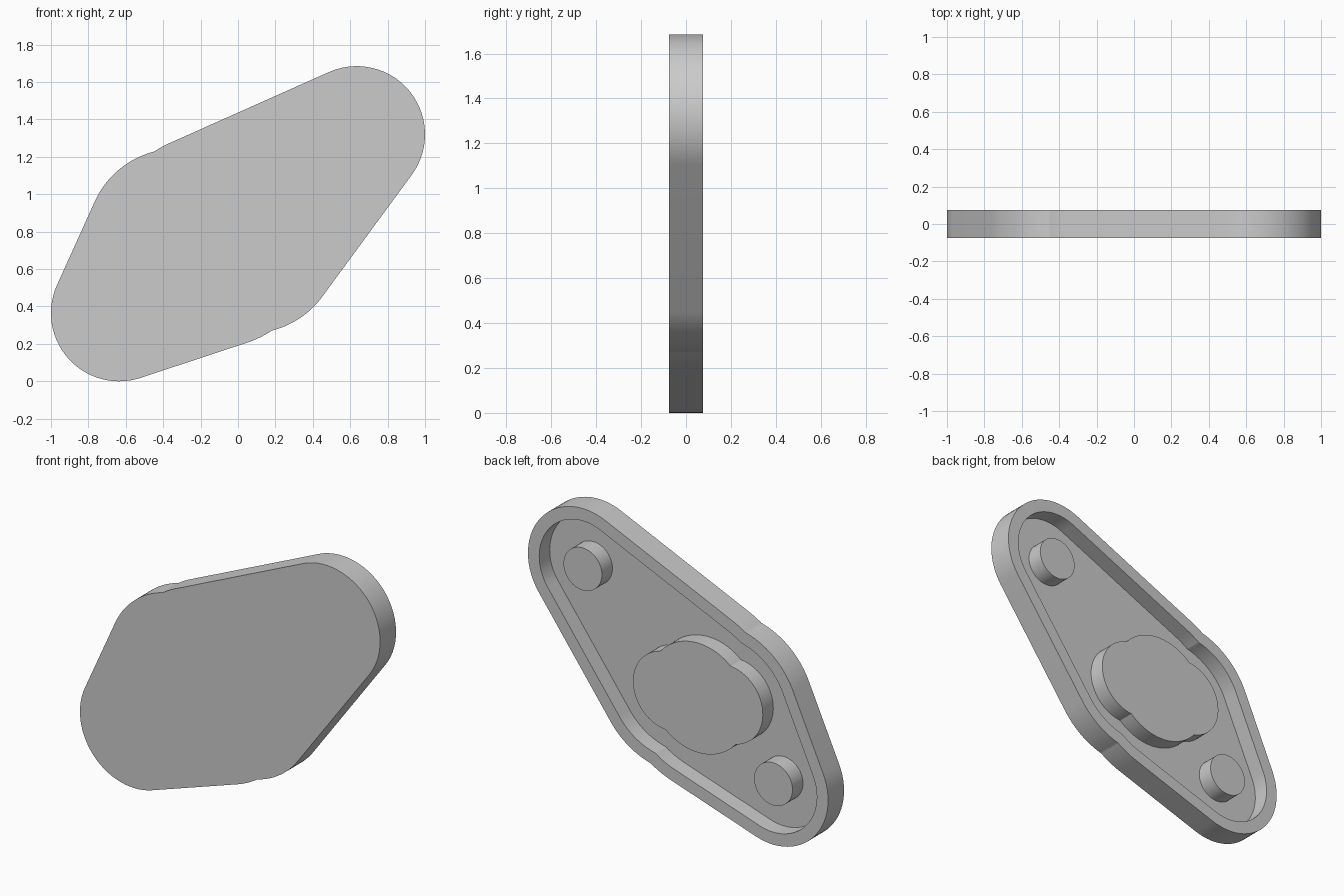
import bpy, bmesh
from math import acos, atan2, cos, sin, pi, radians, hypot

if "Cube" in bpy.data.objects:
    bpy.data.objects.remove(bpy.data.objects["Cube"])

FRONT, FLOOR, BACK = -0.076, -0.024, 0.076
RIM = 0.075        # rim width
BOSS_INSET = 0.243  # outline to central boss

grey = bpy.data.materials.new("plain_grey")
grey.use_nodes = True
grey.diffuse_color = (0.6, 0.6, 0.6, 1)
grey.node_tree.nodes["Principled BSDF"].inputs["Base Color"].default_value = (0.6, 0.6, 0.6, 1)

# Circles that define the outline: x, z, radius
UPPER_END = (0.635, 1.32, 0.365)
LOWER_END = (-0.635, 0.365, 0.365)
MIDDLE = (-0.133, 0.75, 0.573)
LEFT_LOBE = (-0.33, 0.765, 0.478)
RIGHT_LOBE = (0.065, 0.735, 0.478)


def link(p, q, tangent):
    """Angles at which the outline leaves circle p and arrives on circle q."""
    dx, dz = q[0] - p[0], q[1] - p[1]
    dist, heading = hypot(dx, dz), atan2(dz, dx)
    if tangent:
        a = heading - acos((p[2] - q[2]) / dist)
        return a, a
    a = heading - acos((p[2] ** 2 + dist ** 2 - q[2] ** 2) / (2 * dist * p[2]))
    return a, atan2(p[1] + p[2] * sin(a) - q[1], p[0] + p[2] * cos(a) - q[0])


def outline(chain, inset, steps=28):
    """Closed profile of arcs joined by tangent lines or meeting corners."""
    circles = [(x, z, r - inset) for (x, z, r), _ in chain]
    n = len(chain)
    links = [link(circles[i], circles[(i + 1) % n], chain[i][1]) for i in range(n)]
    points = []
    for i, (x, z, r) in enumerate(circles):
        start, end = links[i - 1][1], links[i][0]
        sweep = (end - start) % (2 * pi)
        last = steps if chain[i][1] else steps - 1
        for k in range(last + 1):
            a = start + sweep * k / steps
            points.append((x + r * cos(a), z + r * sin(a)))
    return points


def disc(x, z, r, steps=48):
    return [(x + r * cos(2 * pi * k / steps), z + r * sin(2 * pi * k / steps))
            for k in range(steps)]


def loft(name, sections):
    """Join (profile, y) sections in order and cap both ends."""
    bm = bmesh.new()
    loops = [[bm.verts.new((x, y, z)) for x, z in prof] for prof, y in sections]
    for a, b in zip(loops, loops[1:]):
        for i in range(len(a)):
            bm.faces.new((a[i - 1], a[i], b[i], b[i - 1]))
    bm.faces.new(loops[0])
    bm.faces.new(loops[-1][::-1])
    bmesh.ops.recalc_face_normals(bm, faces=bm.faces)
    mesh = bpy.data.meshes.new(name)
    bm.to_mesh(mesh)
    bm.free()
    mesh.materials.append(grey)
    obj = bpy.data.objects.new(name, mesh)
    bpy.context.collection.objects.link(obj)
    bpy.ops.object.select_all(action='DESELECT')
    obj.select_set(True)
    bpy.context.view_layer.objects.active = obj
    bpy.ops.object.shade_smooth_by_angle(angle=radians(30))
    return obj


# Cover plate with a raised rim around a recessed back
cover = [(UPPER_END, True), (MIDDLE, False), (LEFT_LOBE, True),
         (LOWER_END, True), (MIDDLE, False), (RIGHT_LOBE, True)]
outer, inner = outline(cover, 0), outline(cover, RIM)
loft("cover_plate", [(outer, FRONT), (outer, BACK), (inner, BACK), (inner, FLOOR)])

# Three-lobed boss in the recess
boss = [(MIDDLE, False), (LEFT_LOBE, False), (MIDDLE, False), (RIGHT_LOBE, False)]
boss_profile = outline(boss, BOSS_INSET)
loft("center_boss", [(boss_profile, FLOOR), (boss_profile, BACK)])

# Round pegs at both ends
for name, (x, z, _) in (("upper_peg", UPPER_END), ("lower_peg", LOWER_END)):
    peg = disc(x, z, 0.128)
    loft(name, [(peg, FLOOR), (peg, BACK)])
